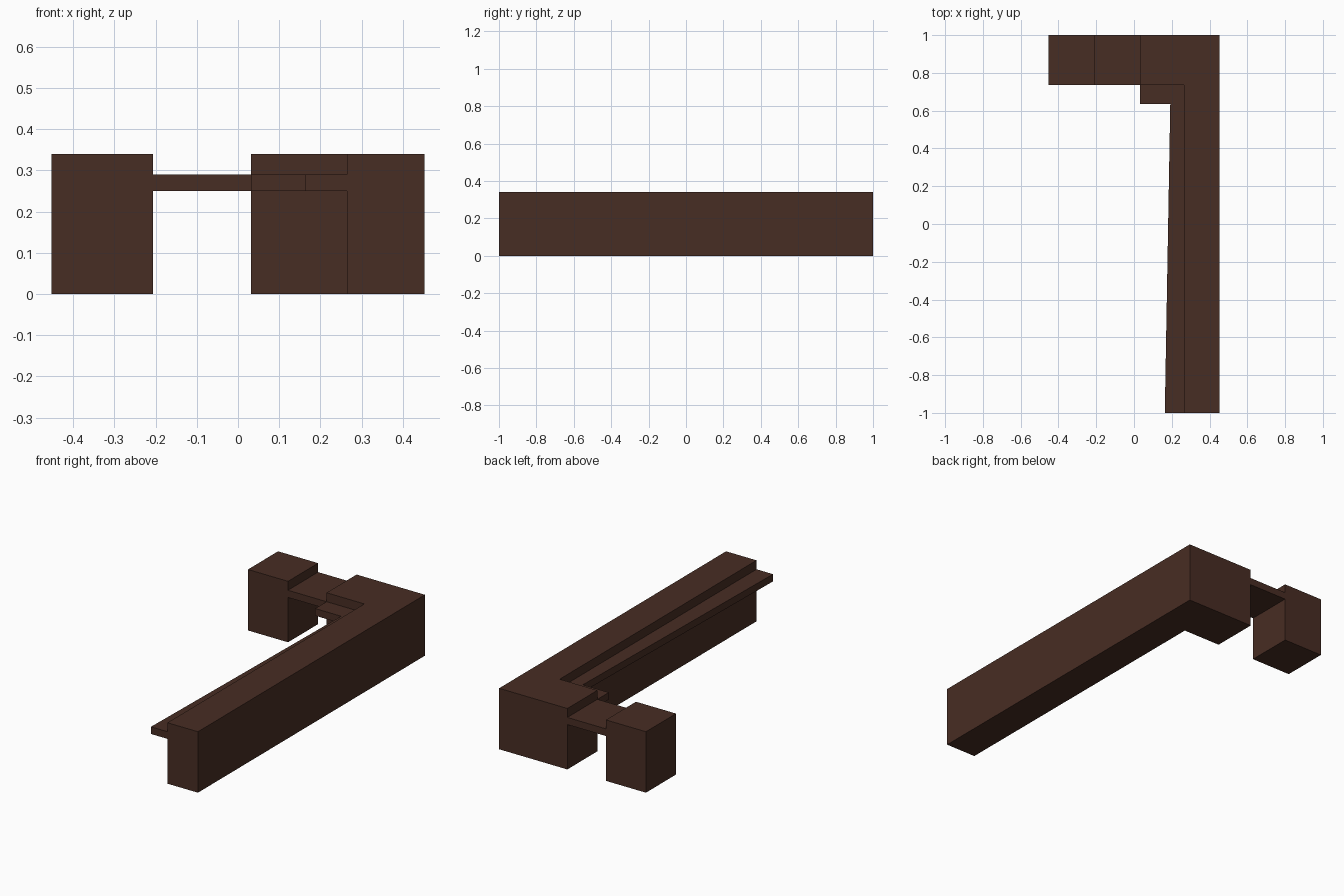
import bpy
import bmesh

if "Cube" in bpy.data.objects:
    bpy.data.objects.remove(bpy.data.objects["Cube"])

brown = bpy.data.materials.new("dark brown")
brown.diffuse_color = (0.064, 0.026, 0.017, 1)
brown.use_nodes = True
brown.node_tree.nodes["Principled BSDF"].inputs["Base Color"].default_value = brown.diffuse_color


def prism(name, outline, z0, z1):
    """Extrude a counter-clockwise plan outline from z0 to z1."""
    bm = bmesh.new()
    face = bm.faces.new([bm.verts.new((x, y, z0)) for x, y in outline])
    top = bmesh.ops.extrude_face_region(bm, geom=[face])["geom"]
    verts = [v for v in top if isinstance(v, bmesh.types.BMVert)]
    bmesh.ops.translate(bm, verts=verts, vec=(0, 0, z1 - z0))
    bmesh.ops.recalc_face_normals(bm, faces=bm.faces)
    mesh = bpy.data.meshes.new(name)
    bm.to_mesh(mesh)
    bm.free()
    mesh.materials.append(brown)
    obj = bpy.data.objects.new(name, mesh)
    bpy.context.collection.objects.link(obj)
    return obj


def rect(x0, x1, y0, y1):
    return [(x0, y0), (x1, y0), (x1, y1), (x0, y1)]


HEIGHT, SLAB_LOW, SLAB_HIGH = 0.34, 0.25, 0.29
BACK = 0.735      # inner side of the back wall
INNER = 0.265     # inner side of the long wall

# L-shaped wall
prism("corner_wall", [(INNER, -1), (0.453, -1), (0.453, 1), (0.032, 1),
                      (0.032, BACK), (INNER, BACK)], 0, HEIGHT)
# Free-standing block
prism("end_block", rect(-0.453, -0.206, BACK, 1), 0, HEIGHT)
# Thin slab bridging the gap
prism("bridge", rect(-0.206, 0.032, BACK, 1), SLAB_LOW, SLAB_HIGH)
# Slightly tapered ledge following the inside of the wall
prism("ledge", [(0.163, -1), (INNER, -1), (INNER, BACK), (0.032, BACK),
                (0.032, 0.635), (0.192, 0.635)], SLAB_LOW, SLAB_HIGH)
